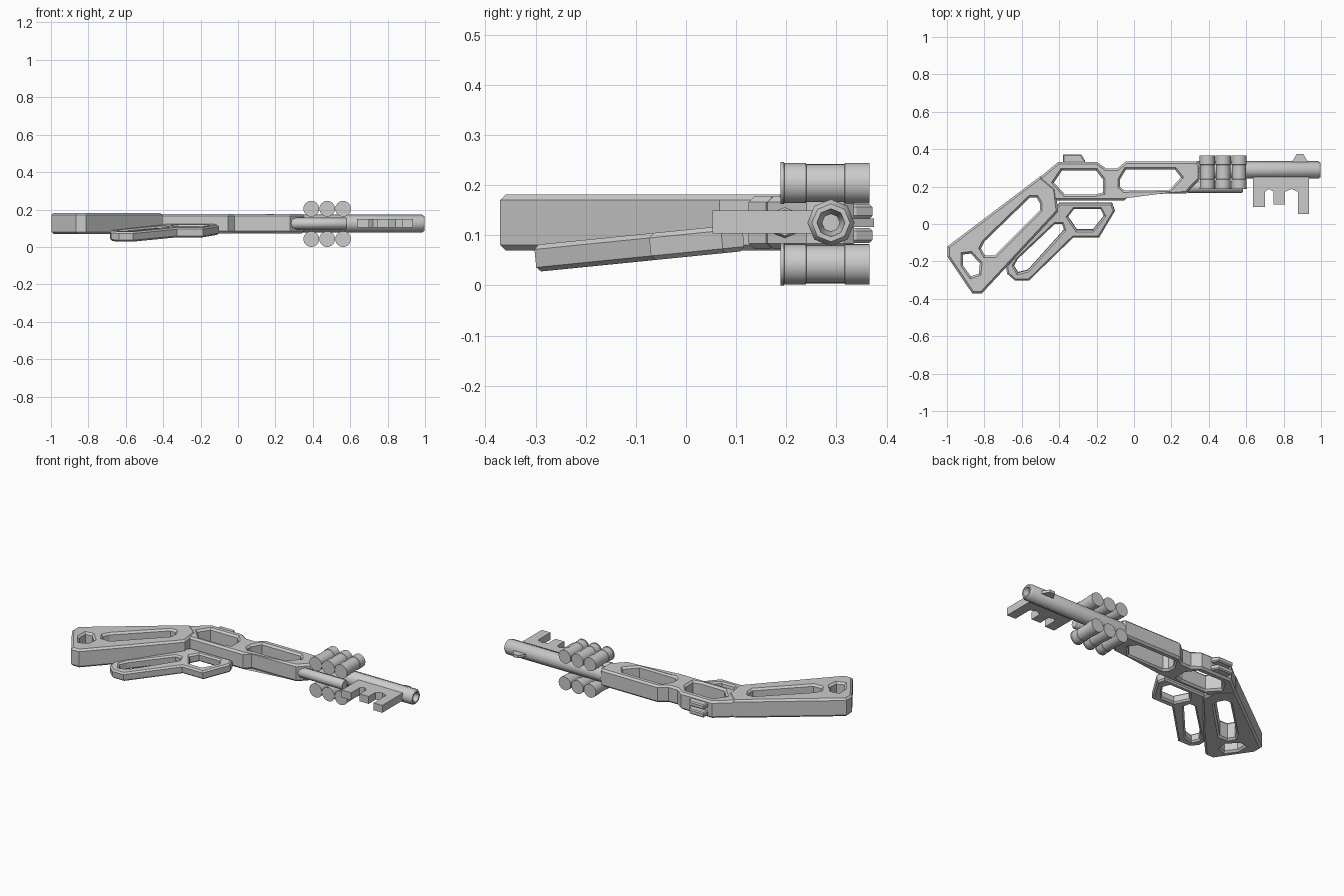
import bpy, bmesh, math
from mathutils import Vector

if "Cube" in bpy.data.objects:
    bpy.data.objects.remove(bpy.data.objects["Cube"])


def finish(name, mesh, smooth=None):
    ob = bpy.data.objects.new(name, mesh)
    bpy.context.collection.objects.link(ob)
    if smooth:
        mesh.shade_smooth()
        mesh.set_sharp_from_angle(angle=math.radians(smooth))
    return ob


def plate(name, loops, z0, z1, bevel=0.0):
    """Chamfered flat plate: first loop is the outline, the rest are holes."""
    cu = bpy.data.curves.new(name, 'CURVE')
    cu.dimensions = '2D'
    cu.fill_mode = 'BOTH'
    cu.extrude = (z1 - z0) / 2 - bevel
    cu.bevel_depth = bevel
    cu.bevel_resolution = 0
    cu.offset = -bevel
    for pts in loops:
        sp = cu.splines.new('POLY')
        sp.points.add(len(pts) - 1)
        for p, (x, y) in zip(sp.points, pts):
            p.co = (x, y, 0, 1)
        sp.use_cyclic_u = True
        sp.use_smooth = False
    tmp = bpy.data.objects.new(name + "_curve", cu)
    bpy.context.collection.objects.link(tmp)
    bpy.context.view_layer.update()
    dg = bpy.context.evaluated_depsgraph_get()
    mesh = bpy.data.meshes.new_from_object(tmp.evaluated_get(dg))
    bpy.data.objects.remove(tmp)
    bm = bmesh.new()
    bm.from_mesh(mesh)
    bmesh.ops.remove_doubles(bm, verts=bm.verts, dist=1e-5)
    bmesh.ops.recalc_face_normals(bm, faces=bm.faces)
    for f in bm.faces:
        f.smooth = False
    bm.to_mesh(mesh)
    bm.free()
    ob = finish(name, mesh)
    ob.location.z = (z0 + z1) / 2
    return ob


def lathe(name, profile, axis, center, sides, smooth):
    """Revolve (position, radius) pairs about the x or y axis through center."""
    bm = bmesh.new()
    rings = []
    for t, r in profile:
        ring = []
        for i in range(sides):
            a = 2 * math.pi * i / sides
            c, s = r * math.cos(a), r * math.sin(a)
            co = (t, c, s) if axis == 'X' else (c, t, s)
            ring.append(bm.verts.new(Vector(co) + Vector(center)))
        rings.append(ring)
    for a, b in zip(rings, rings[1:]):
        for i in range(sides):
            j = (i + 1) % sides
            bm.faces.new((a[i], a[j], b[j], b[i]))
    bm.faces.new(rings[0])
    bm.faces.new(rings[-1])
    bmesh.ops.recalc_face_normals(bm, faces=bm.faces)
    mesh = bpy.data.meshes.new(name)
    bm.to_mesh(mesh)
    bm.free()
    return finish(name, mesh, smooth)


# Skeleton stock
plate("stock", [
    [(-.998, -.12), (-.50, .256), (-.42, .19), (-.405, .067), (-.813, -.371),
     (-.865, -.371), (-.998, -.174)],
    [(-.818, -.13), (-.80, -.094), (-.556, .142), (-.52, .142), (-.503, .11),
     (-.503, .072), (-.743, -.168), (-.797, -.168)],
    [(-.914, -.163), (-.872, -.158), (-.824, -.21), (-.829, -.265),
     (-.872, -.28), (-.914, -.222)],
], .070, .181, .011)

# Receiver with two windows
plate("receiver", [
    [(-.51, .245), (-.406, .331), (-.198, .331), (-.15, .297), (-.09, .297),
     (-.043, .335), (.337, .335), (.353, .315), (.353, .24), (.278, .163),
     (-.02, .16), (-.053, .125), (-.42, .125)],
    [(-.428, .222), (-.385, .286), (-.203, .286), (-.166, .238),
     (-.166, .168), (-.21, .158), (-.37, .158)],
    [(-.075, .238), (-.043, .291), (.219, .291), (.251, .249),
     (.187, .179), (-.053, .179), (-.075, .2)],
], .073, .177, .011)

# Tilted trigger lever
lever = plate("trigger_lever", [
    [(-.684, -.222), (-.396, .115), (-.118, .115), (-.102, .072),
     (-.187, -.072), (-.326, -.072), (-.561, -.302), (-.636, -.302),
     (-.679, -.265)],
    [(-.642, -.222), (-.62, -.185), (-.422, .003), (-.385, .003),
     (-.374, -.03), (-.567, -.246), (-.62, -.26)],
    [(-.353, .04), (-.32, .083), (-.18, .083), (-.16, .045),
     (-.22, -.03), (-.305, -.03)],
], .057, .111, .009)
lever.rotation_euler.x = 0.1

# Barrel with open muzzle, and the tube under it
lathe("barrel", [(.34, .047), (.985, .047), (.998, .038), (.998, .028),
                 (.95, .018)], 'X', (0, .289, .125), 8, 50)
lathe("under_tube", [(.265, .018), (.29, .031), (.575, .031), (.582, .026)],
      'X', (0, .197, .125), 8, 50)

# Key teeth below the muzzle
plate("key_teeth", [
    [(.636, .265), (.636, .09), (.70, .09), (.70, .172), (.722, .187),
     (.747, .172), (.747, .105), (.807, .105), (.807, .172), (.842, .187),
     (.877, .172), (.877, .053), (.936, .053), (.936, .265)],
], .104, .149)

# Front sight fin and split rear sight
plate("front_sight", [[(.838, .32), (.87, .375), (.905, .375), (.937, .32)]],
      .117, .133)
for i, (z0, z1) in enumerate(((.085, .115), (.133, .162))):
    plate(f"rear_sight_{i}", [[(-.38, .31), (-.38, .372), (-.283, .372),
                               (-.262, .34), (-.262, .31)]], z0, z1, .006)

# Spare shells, three on each side of the barrel
for z in (.042, .204):
    for i, x in enumerate((.392, .477, .562)):
        lathe(f"shell_{i}_{'low' if z < .1 else 'high'}",
              [(.188, .042), (.195, .042), (.196, .040), (.239, .040),
               (.24, .038), (.316, .038), (.317, .0405), (.366, .0405)],
              'Y', (x, 0, z), 24, 40)
